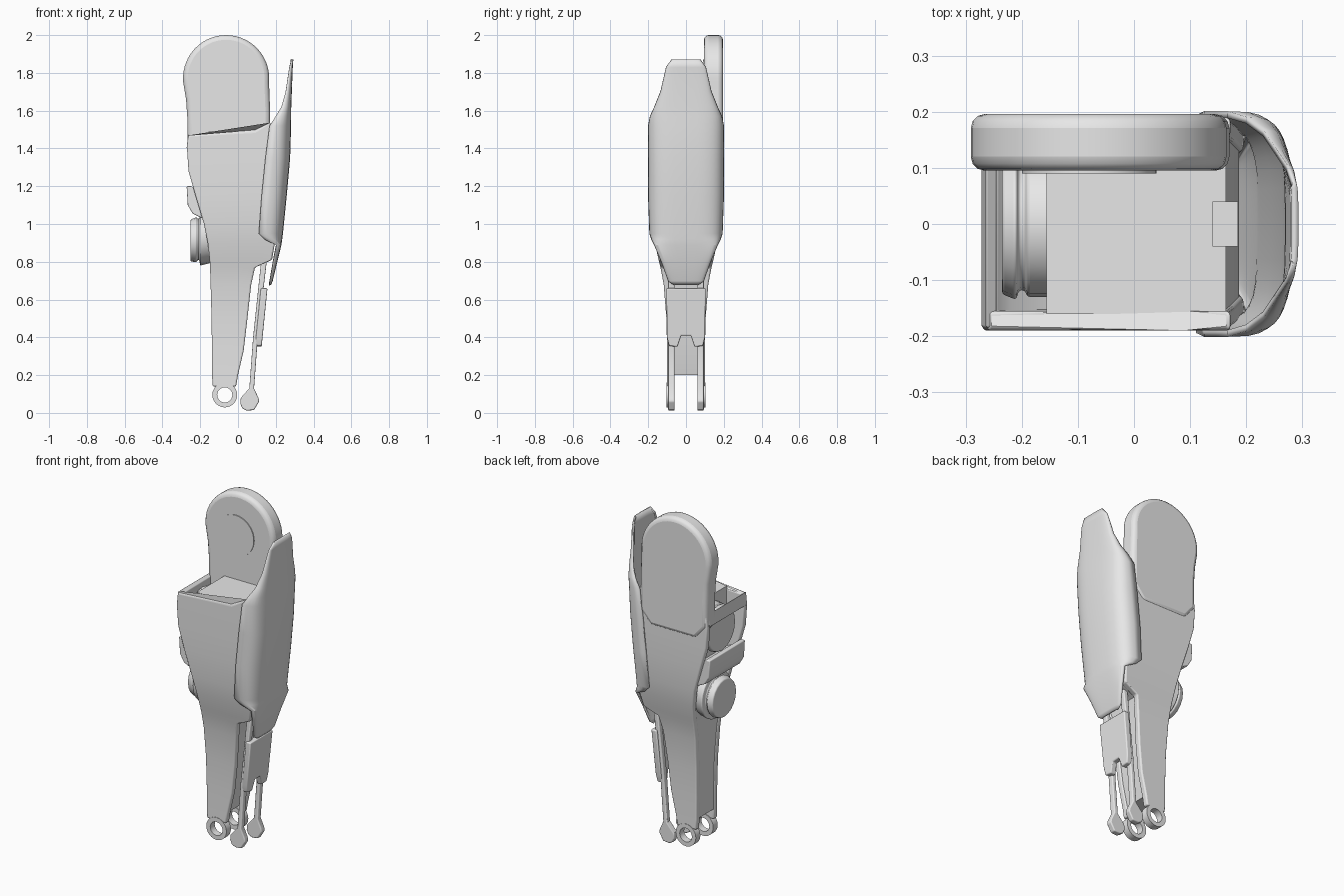
import bpy, bmesh
from math import sin, cos, pi, radians
from mathutils import Vector

cube = bpy.data.objects.get("Cube")
if cube:
    bpy.data.objects.remove(cube, do_unlink=True)

grey = bpy.data.materials.new("plain_grey")
grey.use_nodes = True
grey.diffuse_color = (0.8, 0.8, 0.8, 1)
grey.node_tree.nodes["Principled BSDF"].inputs["Base Color"].default_value = (0.8, 0.8, 0.8, 1)


def loft(name, rings, closed=True, caps=True, loop=False, bevel=0, thick=0):
    """Skin a list of equal-length rings into an object."""
    bm = bmesh.new()
    vs = [[bm.verts.new(p) for p in ring] for ring in rings]
    n = len(vs[0])
    pairs = list(zip(vs, vs[1:])) + ([(vs[-1], vs[0])] if loop else [])
    for a, b in pairs:
        for i in range(n if closed else n - 1):
            j = (i + 1) % n
            bm.faces.new((a[i], a[j], b[j], b[i]))
    if caps:
        bm.faces.new(vs[0])
        bm.faces.new(vs[-1])
    bmesh.ops.recalc_face_normals(bm, faces=bm.faces)
    mesh = bpy.data.meshes.new(name)
    bm.to_mesh(mesh)
    bm.free()
    mesh.materials.append(grey)
    ob = bpy.data.objects.new(name, mesh)
    bpy.context.collection.objects.link(ob)
    bpy.ops.object.select_all(action='DESELECT')
    ob.select_set(True)
    bpy.context.view_layer.objects.active = ob
    bpy.ops.object.shade_smooth_by_angle(angle=radians(35))
    if thick:
        mod = ob.modifiers.new("Thickness", 'SOLIDIFY')
        mod.thickness, mod.offset = thick, 0
    if bevel:
        mod = ob.modifiers.new("Rounding", 'BEVEL')
        mod.width, mod.segments, mod.limit_method = bevel, 3, 'ANGLE'
        mod.angle_limit = radians(40)
    return ob


def prism_y(name, outline, y0, y1, bevel=0.0):
    """Extrude an x-z outline along y."""
    return loft(name, [[(x, y, z) for x, z in outline] for y in (y0, y1)], bevel=bevel)


def arc(cx, cz, r, a0, a1, n):
    return [(cx + r * cos(radians(a0 + (a1 - a0) * i / n)),
             cz + r * sin(radians(a0 + (a1 - a0) * i / n))) for i in range(n + 1)]


# Side profile: height, rear edge, outer edge, half width
body = [(.14, -.135, -.01, .1), (.2, -.137, 0, .1), (.33, -.138, .03, .1),
        (.5, -.14, .05, .104), (.68, -.145, .07, .118), (.77, -.148, .09, .135),
        (.81, -.15, .18, .145), (.9, -.16, .195, .165), (1, -.18, .18, .18),
        (1.15, -.225, .17, .188), (1.28, -.262, .17, .19), (1.4, -.27, .17, .19),
        (1.47, -.262, .172, .19)]

# Side plates with raised outer top corner
for side, label in ((-1, "front"), (1, "back")):
    rings = []
    for z, xl, xr, w in body:
        zr = z + .07 if z == body[-1][0] else z
        zm = z + .02 if zr > z else z
        outer, inner = side * w, side * (w - .035)
        xm = xr - .08
        rings.append([(xl, outer, z), (xm, outer, zm), (xr, outer, zr),
                      (xr, inner, zr), (xm, inner, zm), (xl, inner, z)])
    loft(label + "_side_plate", rings, bevel=.008)

# Inner core between the plates
core = []
for z, xl, xr, w in body[1:]:
    xl, xr, w, z = max(xl, -.16) + .004, xr - .008, w - .03, z + (.02 if z > 1.45 else 0)
    core.append([(xl, -w, z), (xr, -w, z), (xr, w, z), (xl, w, z)])
loft("inner_core", core)

# Round joint pad rising from the back plate
pad = arc(-.063, 1.772, .228, -5, 185, 28)
pad += [(-.275, 1.66), (-.268, 1.56), (-.268, 1.4), (-.2, 1.32), (.1, 1.32), (.17, 1.4), (.17, 1.6)]
prism_y("joint_pad", pad, .095, .196, bevel=.025)
prism_y("joint_pad_disc", arc(-.08, 1.75, .12, 0, 350, 35), .09, .1)

# Curved outer shield: height, half width, side edge, crown
shield = [(.68, .06, .164, .17), (.7, .09, .168, .178), (.8, .125, .185, .202),
          (.89, .163, .202, .224), (.92, .178, .14, .228), (.95, .188, .11, .232),
          (1.15, .195, .125, .252), (1.35, .195, .145, .27), (1.52, .195, .167, .275),
          (1.57, .185, .2, .275), (1.62, .162, .23, .276), (1.7, .13, .252, .279),
          (1.83, .1, .272, .284), (1.87, .07, .282, .287)]
rings = []
for z, w, xe, xo in shield:
    ring = []
    for i in range(21):
        t = pi * i / 20
        c, s = cos(t), sin(t)
        ring.append((xe + (xo - xe) * s ** .6,
                     w * (1 if c > 0 else -1) * abs(c) ** .6, z))
    rings.append(ring)
loft("outer_shield", rings, closed=False, caps=False, thick=.012)
prism_y("shield_bracket", [(.14, 1.4), (.185, 1.4), (.185, 1.5), (.14, 1.5)], -.04, .04)

# Straps across the open rear side
prism_y("rear_middle_strap", [(-.272, 1.2), (-.266, 1.1), (-.24, 1.055), (-.19, 1.03),
                              (-.14, 1.05), (-.14, 1.13), (-.22, 1.17), (-.245, 1.2)],
        -.165, .165, bevel=.006)
prism_y("rear_top_strap", [(-.272, 1.4), (-.25, 1.4), (-.245, 1.46), (-.264, 1.475)],
        -.185, .17, bevel=.004)


# Stepped rear drums with a slight downward tilt
def drum(name, z, steps):
    rings = [[(x, r * cos(2 * pi * i / 20), z + (x + .2) * .15 + r * sin(2 * pi * i / 20))
              for i in range(20)] for x, r in steps]
    loft(name, rings, bevel=.006)


drum("upper_drum", 1.32, [(-.1, .13), (-.19, .13), (-.195, .118), (-.205, .118),
                          (-.21, .135), (-.235, .125)])
drum("lower_drum", .92, [(-.1, .13), (-.2, .14), (-.205, .11), (-.215, .11),
                         (-.22, .12), (-.252, .11)])

# Pivot rings and swinging rods on both sides
rod = [(.045, .012), (.085, .015), (.112, .06), (.108, .08), (.085, .13), (.105, .4),
       (.152, .8), (.122, .8), (.08, .4), (.06, .13), (.015, .08), (.012, .05), (.022, .025)]
for side, label in ((-1, "front"), (1, "back")):
    ya, yb = side * .06, side * .102
    rings = []
    for i in range(24):
        a = 2 * pi * i / 24
        rings.append([(-.07 + r * cos(a), y, .095 + r * sin(a))
                      for r, y in ((.04, ya), (.066, ya), (.066, yb), (.04, yb))])
    loft(label + "_pivot_ring", rings, caps=False, loop=True)
    prism_y(label + "_swing_rod", rod, side * .06, side * .094, bevel=.006)

# Notched lower guard on the outer side
half = [(.104, .66), (.1, .4), (.09, .355), (.045, .35), (.025, .41)]
outline = half + [(-y, z) for y, z in reversed(half)]
loft("lower_guard", [[(x + (z - .35) * .1, y, z) for y, z in outline] for x in (.09, .125)],
     bevel=.006)
